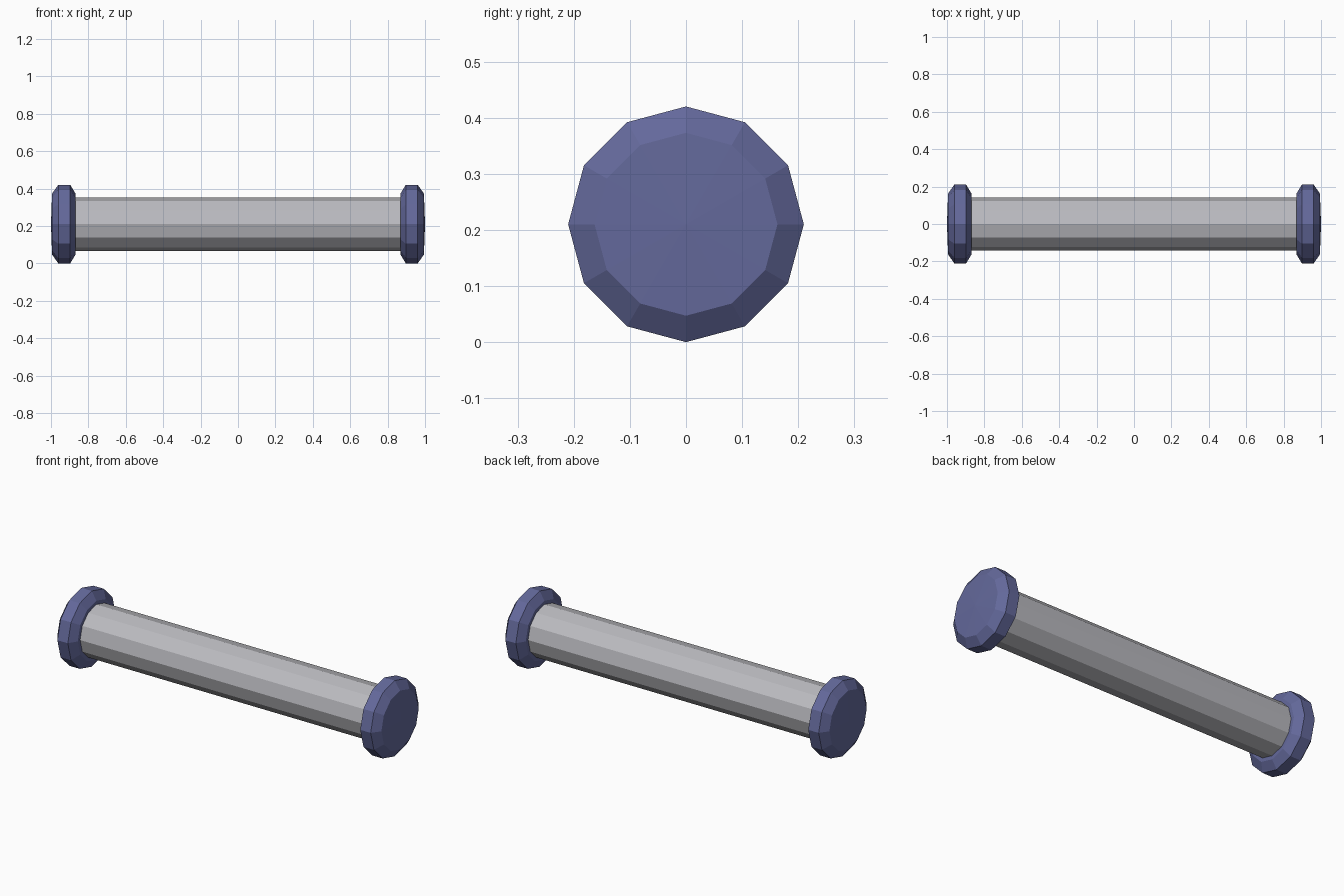
import bpy, bmesh, math

if "Cube" in bpy.data.objects:
    bpy.data.objects.remove(bpy.data.objects["Cube"])

SIDES = 12
AXIS_Z = 0.21


def material(name, color):
    m = bpy.data.materials.new(name)
    m.diffuse_color = (*color, 1.0)
    m.use_nodes = True
    m.node_tree.nodes["Principled BSDF"].inputs["Base Color"].default_value = m.diffuse_color
    return m


def lathe_x(name, profile, mat):
    """Spin (x, radius) points round the long axis; radius 0 makes a pole."""
    bm = bmesh.new()
    rings = []
    for x, r in profile:
        if r == 0:
            rings.append([bm.verts.new((x, 0, AXIS_Z))] * SIDES)
        else:
            rings.append([bm.verts.new((x, r * math.sin(a), AXIS_Z + r * math.cos(a)))
                          for a in (2 * math.pi * i / SIDES for i in range(SIDES))])
    for a, b in zip(rings, rings[1:]):
        for i in range(SIDES):
            j = (i + 1) % SIDES
            corners = list(dict.fromkeys((a[i], a[j], b[j], b[i])))
            bm.faces.new(corners)
    bmesh.ops.recalc_face_normals(bm, faces=bm.faces)
    mesh = bpy.data.meshes.new(name)
    bm.to_mesh(mesh)
    bm.free()
    mesh.materials.append(mat)
    obj = bpy.data.objects.new(name, mesh)
    bpy.context.collection.objects.link(obj)
    return obj


grey = material("light grey metal", (0.50, 0.50, 0.53))
blue = material("slate blue", (0.127, 0.141, 0.33))

# Long twelve-sided bar
lathe_x("bar", [(-0.88, 0), (-0.88, 0.143), (0.88, 0.143), (0.88, 0)], grey)

# Bevelled end caps with shallow domed faces
cap = [(0.864, 0), (0.869, 0.163), (0.897, 0.21), (0.961, 0.21), (0.994, 0.163), (1.0, 0)]
for side, sign in (("left", -1), ("right", 1)):
    lathe_x(side + "_end_cap", [(sign * x, r) for x, r in cap], blue)
